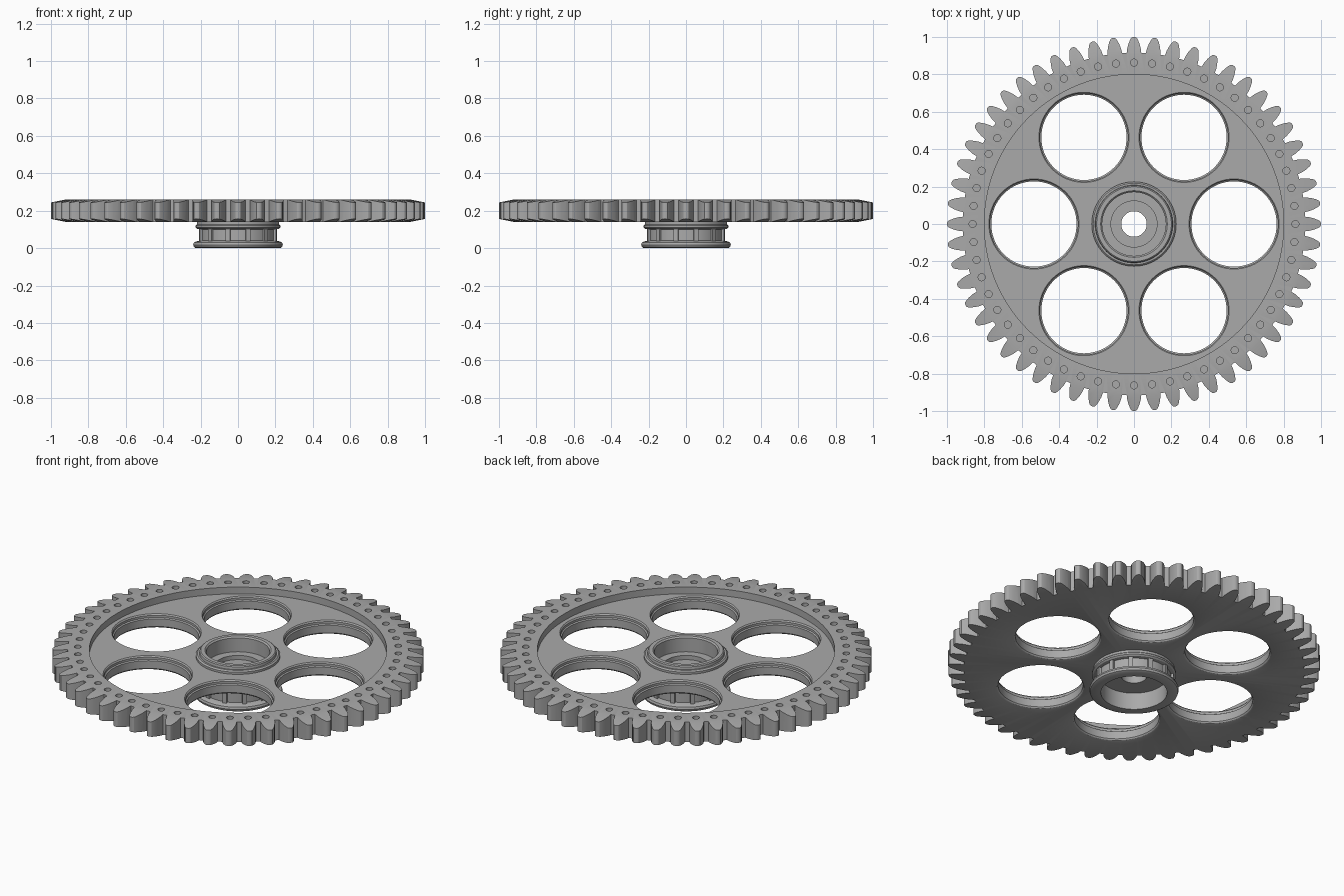
import bpy, bmesh
from math import sin, cos, pi, tau, atan2, hypot

TEETH = 56
if "Cube" in bpy.data.objects:
    bpy.data.objects.remove(bpy.data.objects["Cube"])

steel = bpy.data.materials.new("grey steel")
steel.use_nodes = True
GREY = (0.4, 0.4, 0.4, 1)
steel.diffuse_color = GREY
steel.node_tree.nodes["Principled BSDF"].inputs["Base Color"].default_value = GREY


def make_object(name, bm):
    bmesh.ops.recalc_face_normals(bm, faces=bm.faces)
    mesh = bpy.data.meshes.new(name)
    bm.to_mesh(mesh)
    bm.free()
    mesh.materials.append(steel)
    obj = bpy.data.objects.new(name, mesh)
    bpy.context.collection.objects.link(obj)
    return obj


def lathe_into(bm, profile, segments, cx=0, cy=0):
    """Revolve a closed (radius, height) loop about a vertical axis."""
    rings = []
    for i in range(segments):
        a = tau * i / segments
        rings.append([bm.verts.new((cx + r * cos(a), cy + r * sin(a), z)) for r, z in profile])
    for i, ring in enumerate(rings):
        nxt = rings[(i + 1) % segments]
        for j in range(len(profile)):
            k = (j + 1) % len(profile)
            bm.faces.new((ring[j], nxt[j], nxt[k], ring[k]))


def stack_into(bm, loops):
    """Join matching point loops into a capped solid."""
    rows = [[bm.verts.new(p) for p in loop] for loop in loops]
    n = len(rows[0])
    for low, high in zip(rows, rows[1:]):
        for i in range(n):
            j = (i + 1) % n
            bm.faces.new((low[i], low[j], high[j], high[i]))
    bm.faces.new(rows[0][::-1])
    bm.faces.new(rows[-1])


def circle(cx, cy, r, z, n):
    return [(cx + r * cos(tau * i / n), cy + r * sin(tau * i / n), z) for i in range(n)]


def boolean(obj, cutter, operation):
    cutter.hide_render = True
    mod = obj.modifiers.new("cut", 'BOOLEAN')
    mod.operation, mod.object, mod.solver = operation, cutter, 'EXACT'
    bpy.context.view_layer.objects.active = obj
    bpy.ops.object.modifier_apply(modifier=mod.name)
    bpy.data.objects.remove(cutter)


def smooth(obj):
    bpy.ops.object.select_all(action='DESELECT')
    obj.select_set(True)
    bpy.context.view_layer.objects.active = obj
    bpy.ops.object.shade_smooth_by_angle(angle=0.5)


# Plate: raised outer band, recessed web, chamfered rim
bm = bmesh.new()
lathe_into(bm, [(.2, .14), (.92, .14), (1.02, .16), (1.02, .24), (.92, .26),
                (.8, .26), (.8, .22), (.2, .22)], 168)
plate = make_object("gear_plate", bm)

# Tooth outline trims the rim
half_tooth = [(.915, .039), (.94, .036), (.965, .029), (.985, .021), (.996, .014), (1.0, .006)]
tooth = [(x, -y) for x, y in half_tooth] + half_tooth[::-1]
outline = []
for t in range(TEETH):
    for x, y in tooth:
        a = tau * t / TEETH + atan2(y, x)
        r = hypot(x, y)
        outline.append((r * cos(a), r * sin(a)))
bm = bmesh.new()
stack_into(bm, [[(x, y, z) for x, y in outline] for z in (0, .4)])
boolean(plate, make_object("tooth_trim", bm), 'INTERSECT')

# Six large openings with a stepped upper lip and rounded lower edge
bm = bmesh.new()
lip = [(.24, .13), (.24, .14), (.233, .143), (.228, .15), (.228, .195),
       (.235, .2), (.235, .213), (.241, .22), (.241, .3)]
for i in range(6):
    a = tau * i / 6
    stack_into(bm, [circle(.535 * cos(a), .535 * sin(a), r, z, 64) for r, z in lip])
boolean(plate, make_object("opening_cutter", bm), 'DIFFERENCE')

# Blind pin holes, one behind each tooth
bm = bmesh.new()
for i in range(TEETH):
    a = tau * i / TEETH
    stack_into(bm, [circle(.863 * cos(a), .863 * sin(a), .019, z, 16) for z in (.16, .3)])
boolean(plate, make_object("pin_hole_cutter", bm), 'DIFFERENCE')
smooth(plate)

# Hub: flanged tube with a stepped cup above and an open bore below
bm = bmesh.new()
lathe_into(bm, [
    (.068, .1), (.178, .1), (.178, 0), (.225, 0), (.236, .006), (.24, .018),
    (.236, .03), (.225, .036), (.2, .04), (.2, .1), (.218, .103), (.226, .11),
    (.226, .12), (.22, .126), (.22, .15), (.226, .22), (.226, .233),
    (.218, .24), (.208, .24), (.206, .255), (.2, .26), (.178, .26), (.17, .252),
    (.17, .17), (.123, .17), (.123, .145), (.068, .145)], 96)
smooth(make_object("hub", bm))

# Ribs around the hub neck
bm = bmesh.new()
for i in range(12):
    a = tau * (i + .5) / 12
    loops = []
    for z in (.036, .106):
        corners = [(.19, -.012), (.213, -.012), (.213, .012), (.19, .012)]
        loops.append([(x * cos(a) - y * sin(a), x * sin(a) + y * cos(a), z) for x, y in corners])
    stack_into(bm, loops)
make_object("hub_ribs", bm)
